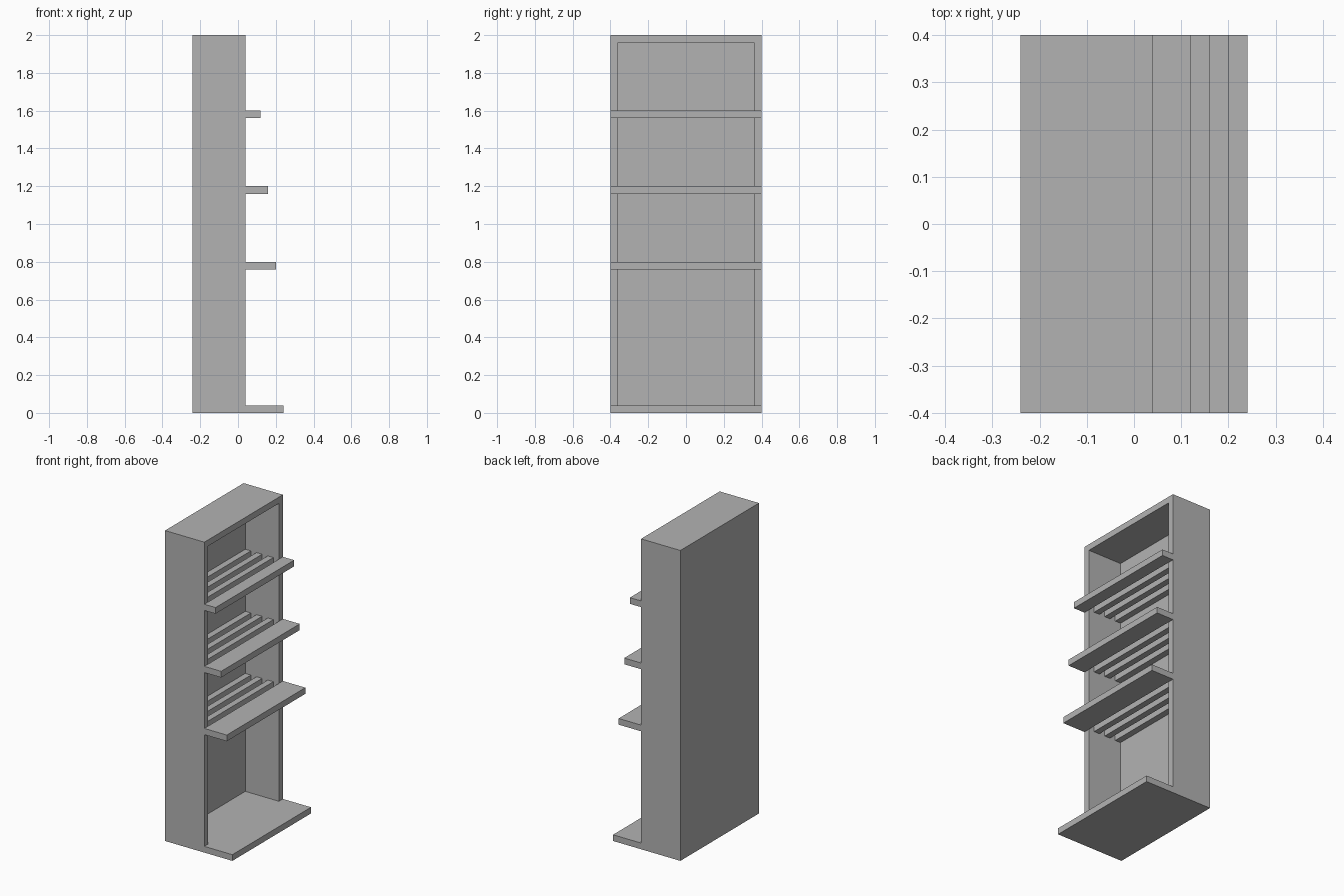
import bpy

if "Cube" in bpy.data.objects:
    bpy.data.objects.remove(bpy.data.objects["Cube"], do_unlink=True)

GREY = (0.45, 0.45, 0.45, 1)
T = 0.04                      # board thickness
BACK, FRONT = -0.24, 0.04     # cabinet depth range (opens towards +x)
HALF, HEIGHT = 0.4, 2.0       # half width and height

mat = bpy.data.materials.new("plain_grey")
mat.use_nodes = True
mat.diffuse_color = GREY
mat.node_tree.nodes["Principled BSDF"].inputs["Base Color"].default_value = GREY


def board(name, x, y, z):
    """Box spanning the given (low, high) ranges."""
    bpy.ops.mesh.primitive_cube_add(size=1)
    ob = bpy.context.object
    ob.name = name
    for v in ob.data.vertices:
        for i, (low, high) in enumerate((x, y, z)):
            v.co[i] = low if v.co[i] < 0 else high
    ob.data.materials.append(mat)
    return ob


full, inner = (-HALF, HALF), (T - HALF, HALF - T)

# Cabinet shell
board("base_board", (BACK, 0.24), full, (0, T))
board("top_board", (BACK, FRONT), full, (HEIGHT - T, HEIGHT))
board("back_panel", (BACK, BACK + T), inner, (T, HEIGHT - T))
board("right_side_panel", (BACK, FRONT), (-HALF, T - HALF), (T, HEIGHT - T))
board("left_side_panel", (BACK, FRONT), (HALF - T, HALF), (T, HEIGHT - T))

# Slatted shelves, each with a protruding front ledge
for name, top, reach in (("lower", 0.8, 0.2), ("middle", 1.2, 0.16), ("upper", 1.6, 0.12)):
    z = (top - T, top)
    board(name + "_shelf_ledge", (FRONT, reach), full, z)
    for i in range(3):
        x = BACK + T + 2 * T * i
        board(f"{name}_shelf_slat_{i + 1}", (x, x + T), inner, z)
